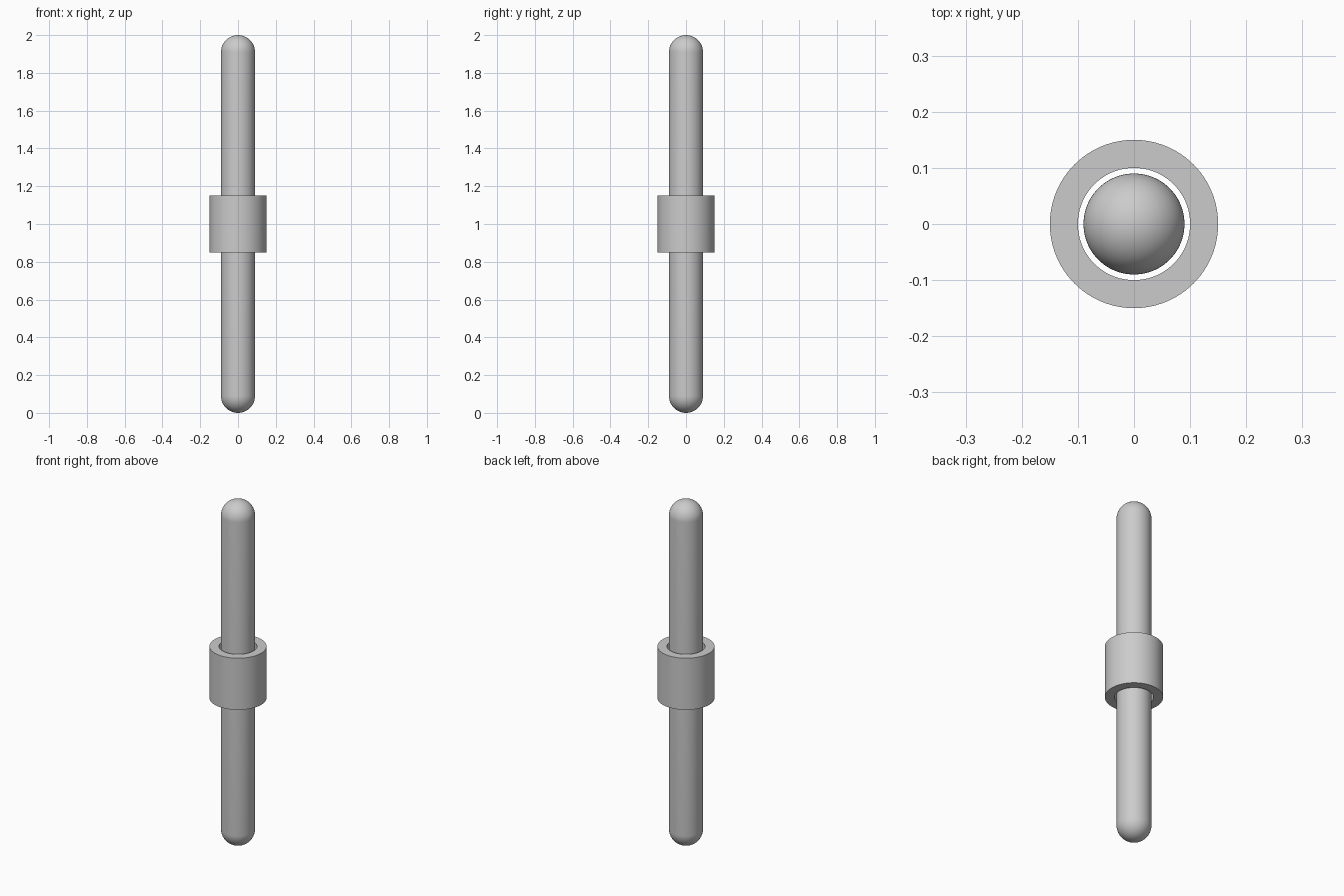
import bpy, bmesh, math

if "Cube" in bpy.data.objects:
    bpy.data.objects.remove(bpy.data.objects["Cube"])

SEGMENTS = 96


def lathe(name, profile, closed=False):
    """Revolve (radius, z) points about the z axis."""
    bm = bmesh.new()
    verts = [bm.verts.new((r, 0, z)) for r, z in profile]
    pairs = list(zip(verts, verts[1:]))
    if closed:
        pairs.append((verts[-1], verts[0]))
    edges = [bm.edges.new(p) for p in pairs]
    bmesh.ops.spin(bm, geom=verts + edges, cent=(0, 0, 0), axis=(0, 0, 1),
                   angle=2 * math.pi, steps=SEGMENTS, use_duplicate=False)
    bmesh.ops.remove_doubles(bm, verts=bm.verts, dist=1e-5)
    bmesh.ops.recalc_face_normals(bm, faces=bm.faces)
    mesh = bpy.data.meshes.new(name)
    bm.to_mesh(mesh)
    bm.free()
    obj = bpy.data.objects.new(name, mesh)
    bpy.context.collection.objects.link(obj)
    bpy.ops.object.select_all(action='DESELECT')
    obj.select_set(True)
    bpy.context.view_layer.objects.active = obj
    bpy.ops.object.shade_smooth_by_angle(angle=math.radians(30))
    return obj


# Round-ended rod
R, H, N = 0.09, 2.0, 16
arc = [(R * math.sin(i * math.pi / 2 / N), R * math.cos(i * math.pi / 2 / N))
       for i in range(N + 1)]
bottom = [(r, R - z) for r, z in arc]
top = [(r, H - R + z) for r, z in reversed(arc)]
lathe("rod", bottom + top)

# Loose sleeve around the middle, open through its bore
lathe("sleeve", [(0.10, 0.85), (0.15, 0.85), (0.15, 1.15), (0.10, 1.15)], closed=True)
